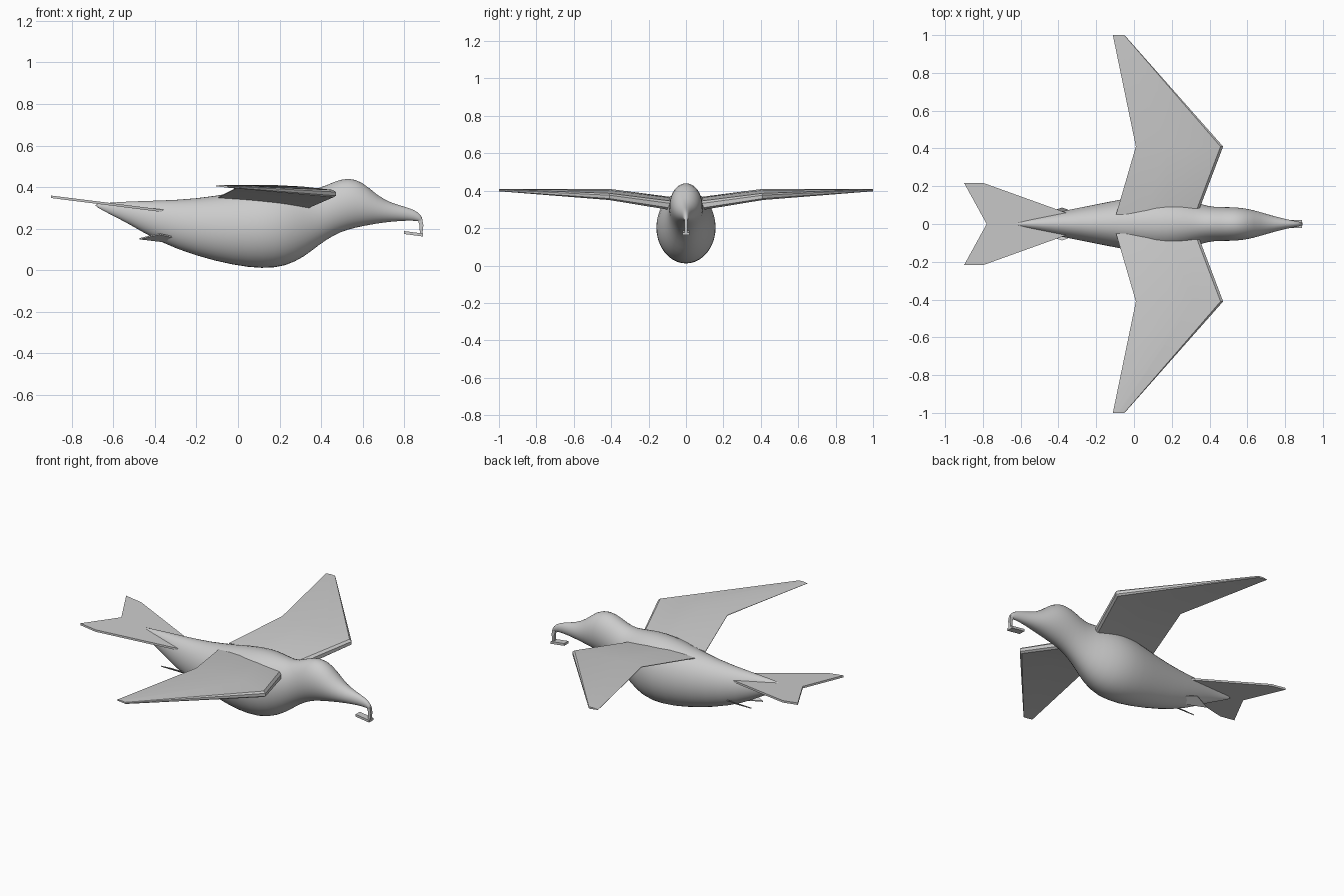
import bpy, bmesh
from math import sin, cos, pi

if "Cube" in bpy.data.objects:
    bpy.data.objects.remove(bpy.data.objects["Cube"])

grey = bpy.data.materials.new("plain grey")
grey.use_nodes = True
grey.diffuse_color = (0.6, 0.6, 0.6, 1)
grey.node_tree.nodes["Principled BSDF"].inputs["Base Color"].default_value = (0.6, 0.6, 0.6, 1)


def loft(name, rings, mirror=False, subdivide=0, angle=35):
    """Skin a list of equal-sized point rings and cap both ends."""
    bm = bmesh.new()
    loops = [[bm.verts.new(p) for p in ring] for ring in rings]
    n = len(loops[0])
    for a, b in zip(loops, loops[1:]):
        for i in range(n):
            j = (i + 1) % n
            bm.faces.new((a[i], a[j], b[j], b[i]))
    bm.faces.new(loops[0])
    bm.faces.new(loops[-1])
    bmesh.ops.recalc_face_normals(bm, faces=bm.faces)
    mesh = bpy.data.meshes.new(name)
    bm.to_mesh(mesh)
    bm.free()
    mesh.materials.append(grey)
    obj = bpy.data.objects.new(name, mesh)
    bpy.context.collection.objects.link(obj)
    if mirror:
        obj.modifiers.new("Mirror", "MIRROR").use_axis = (False, True, False)
    if subdivide:
        sub = obj.modifiers.new("Smooth", "SUBSURF")
        sub.levels = sub.render_levels = subdivide
    bpy.ops.object.select_all(action="DESELECT")
    obj.select_set(True)
    bpy.context.view_layer.objects.active = obj
    bpy.ops.object.shade_smooth_by_angle(angle=angle * pi / 180)
    return obj


def plate(name, outline, thickness, mirror=False):
    """Flat sheet through a 3D outline, thickened vertically."""
    return loft(name, [[(x, y, z + s * thickness / 2) for x, y, z in outline]
                       for s in (-1, 1)], mirror)


# Body, neck, head and beak: x, underside, top, half width
stations = [
    (-0.69, 0.308, 0.318, 0.004), (-0.62, 0.27, 0.325, 0.015),
    (-0.52, 0.22, 0.332, 0.037), (-0.38, 0.133, 0.336, 0.070),
    (-0.20, 0.065, 0.345, 0.105), (-0.02, 0.02, 0.375, 0.142),
    (0.12, 0.003, 0.402, 0.167), (0.23, 0.015, 0.405, 0.155),
    (0.32, 0.062, 0.393, 0.120), (0.39, 0.12, 0.392, 0.094),
    (0.46, 0.167, 0.428, 0.090), (0.53, 0.195, 0.448, 0.091),
    (0.60, 0.21, 0.428, 0.083), (0.67, 0.224, 0.36, 0.064),
    (0.74, 0.233, 0.322, 0.042), (0.82, 0.239, 0.302, 0.022),
    (0.87, 0.236, 0.28, 0.014), (0.89, 0.228, 0.25, 0.008),
]
sides = 20
loft("body", [[(x, w * cos(2 * pi * i / sides),
                (lo + hi) / 2 + (hi - lo) / 2 * sin(2 * pi * i / sides))
               for i in range(sides)] for x, lo, hi, w in stations],
     subdivide=1, angle=60)


# Wings: blunt leading edge tapering to a sharp trailing edge
def wing_section(y, front, front_z, back, back_z, t):
    shape = [(0, -0.25), (0, 0.25), (0.03, 0.5), (0.35, 0.62), (0.65, 0.5),
             (1, 0.04), (1, -0.04), (0.5, -0.3), (0.03, -0.5)]
    return [(front + (back - front) * f, y,
             front_z + (back_z - front_z) * f + h * t) for f, h in shape]


loft("wings", [
    wing_section(0.05, 0.335, 0.315, -0.095, 0.35, 0.05),
    wing_section(0.41, 0.472, 0.367, 0.01, 0.405, 0.036),
    wing_section(1.0, -0.05, 0.402, -0.112, 0.405, 0.01),
], mirror=True, angle=30)


# Forked tail rising towards the back
def tail_point(x, y):
    return (x, y, 0.285 + (-0.36 - x) * 0.126)


tail_outline = [(-0.36, 0.06), (-0.80, 0.218), (-0.90, 0.218), (-0.78, 0),
                (-0.90, -0.218), (-0.80, -0.218), (-0.36, -0.06)]
plate("tail", [tail_point(*p) for p in tail_outline], 0.012)

# Folded feet beside the belly
plate("feet", [(-0.28, 0.05, 0.152), (-0.38, 0.087, 0.174),
               (-0.475, 0.055, 0.151), (-0.35, 0.03, 0.136)], 0.006, mirror=True)

# Hooked beak tip and the small bar held beneath it
loft("beak_hook", [[(x + dx, dy, z) for dx, dy in
                    ((-w, -0.008), (w, -0.008), (w, 0.008), (-w, 0.008))]
                   for x, z, w in ((0.875, 0.25, 0.012), (0.884, 0.215, 0.009),
                                   (0.882, 0.17, 0.006))])
plate("beak_bar", [(0.80, -0.02, 0.181), (0.89, -0.02, 0.169),
                   (0.89, 0.02, 0.169), (0.80, 0.02, 0.181)], 0.014)
